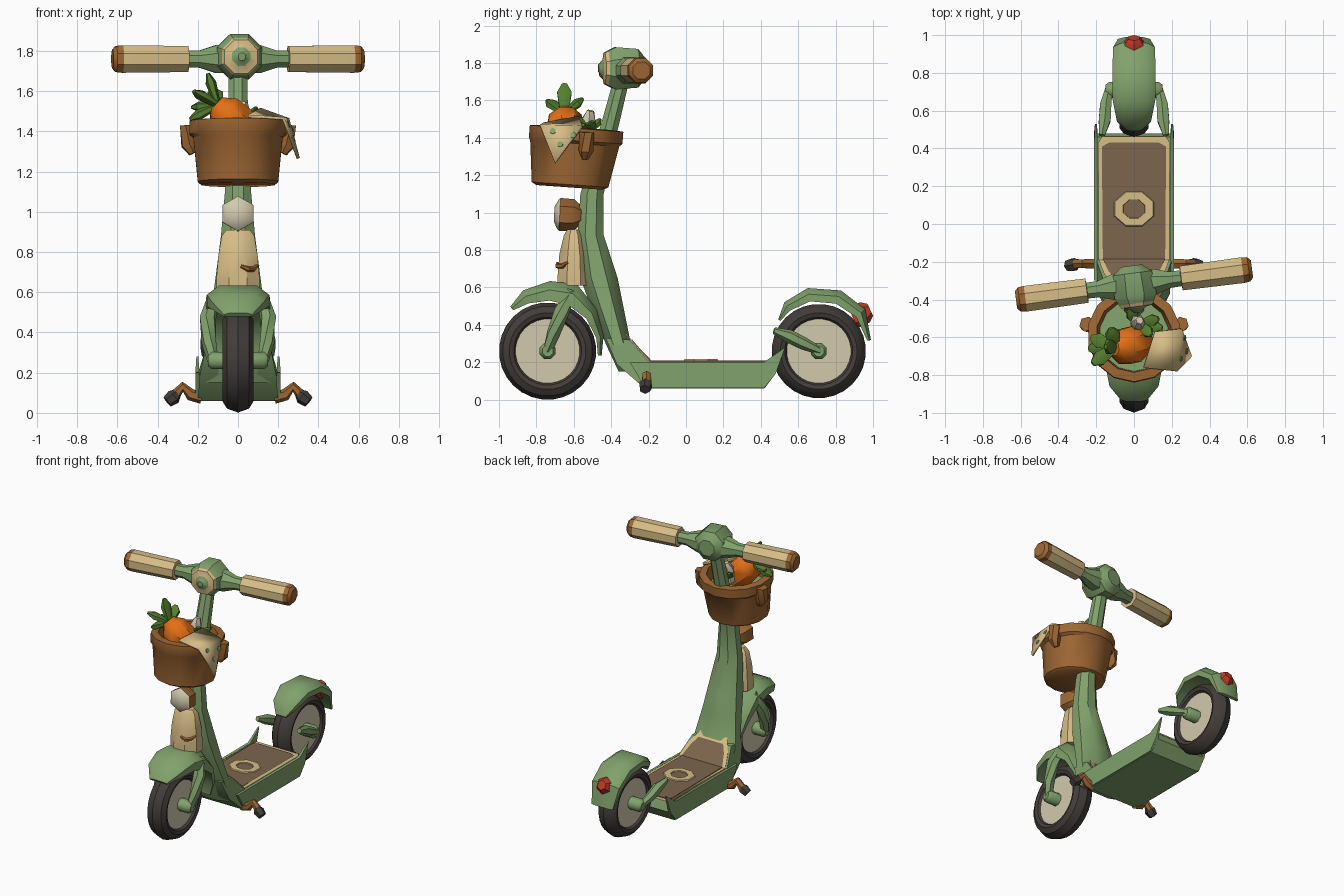
import bpy, bmesh
from math import pi, cos, sin, radians
from mathutils import Vector as V

if "Cube" in bpy.data.objects:
    bpy.data.objects.remove(bpy.data.objects["Cube"])

COLOURS = {
    "sage": (.22, .36, .15), "cream": (.68, .51, .24), "pale": (.64, .59, .42),
    "leather": (.34, .135, .034), "mat": (.2, .13, .074), "rubber": (.056, .047, .042),
    "orange": (.77, .16, .008), "leaf": (.09, .21, .027), "red": (.56, .045, .022)}
MATS = {}
for key, rgb in COLOURS.items():
    m = bpy.data.materials.new(key)
    m.use_nodes = True
    m.diffuse_color = (*rgb, 1)
    bsdf = m.node_tree.nodes["Principled BSDF"]
    bsdf.inputs["Base Color"].default_value = (*rgb, 1)
    bsdf.inputs["Roughness"].default_value = .8
    MATS[key] = m
PARTS = []


def build(name, verts, faces, mats):
    """Mesh object; mats is one colour or one colour per face."""
    if isinstance(mats, str):
        mats = [mats] * len(faces)
    used = list(dict.fromkeys(mats))
    me = bpy.data.meshes.new(name)
    me.from_pydata(verts, [], faces)
    for u in used:
        me.materials.append(MATS[u])
    for p, c in zip(me.polygons, mats):
        p.material_index = used.index(c)
    bm = bmesh.new()
    bm.from_mesh(me)
    bmesh.ops.remove_doubles(bm, verts=bm.verts, dist=.0002)
    bmesh.ops.recalc_face_normals(bm, faces=bm.faces)
    bm.to_mesh(me)
    bm.free()
    ob = bpy.data.objects.new(name, me)
    bpy.context.collection.objects.link(ob)
    PARTS.append(ob)
    return ob


def loft(name, rings, mats, caps=True, ends=None):
    """Skin a row of rings; mats is one colour or one per span."""
    n, spans = len(rings[0]), len(rings) - 1
    if isinstance(mats, str):
        mats = [mats] * spans
    verts = [p for r in rings for p in r]
    faces, cols = [], []
    for i in range(spans):
        for j in range(n):
            k = (j + 1) % n
            faces.append((i*n + j, i*n + k, (i+1)*n + k, (i+1)*n + j))
            cols.append(mats[i])
    if caps:
        faces += [tuple(range(n)), tuple(range(spans*n, spans*n + n))]
        cols += list(ends or (mats[0], mats[-1]))
    return build(name, verts, faces, cols)


def ring(c, rx, ry, n=8, q=None, phase=.5):
    pts = []
    for j in range(n):
        a = 2 * pi * (j + phase) / n
        p = V((rx * cos(a), ry * sin(a), 0))
        pts.append(V(c) + (q @ p if q else p))
    return pts


def lathe(name, origin, axis, profile, mats, n=8, **kw):
    """Turned part: profile of (distance along axis, radius)."""
    axis = V(axis).normalized()
    q = axis.to_track_quat('Z', 'Y')
    return loft(name, [ring(V(origin) + axis*h, r, r, n, q) for h, r in profile], mats, **kw)


def tube(name, pts, radii, mats, n=6, flat=1):
    pts = [V(p) for p in pts]
    rings = []
    for i, p in enumerate(pts):
        t = pts[min(i+1, len(pts)-1)] - pts[max(i-1, 0)]
        rings.append(ring(p, radii[i], radii[i]*flat, n, t.to_track_quat('Z', 'Y')))
    return loft(name, rings, mats)


def slab(name, outline, mat):
    """Side outline of (y, z, half width) spread across x."""
    return loft(name, [[V((s*w, y, z)) for y, z, w in outline] for s in (-1, 1)], mat)


def pad(name, path, lift, mat):
    slab(name, [(y, z + lift, w) for y, z, w in path] +
         [(y, z - .004, w) for y, z, w in reversed(path)], mat)


def fender(name, cy, cz, stations):
    rings = []
    for deg, ri, ro, w in stations:
        a, mid = radians(deg), ri + (ro - ri) * .55
        section = [(-w, ri), (-w, mid), (-w*.6, ro), (w*.6, ro), (w, mid), (w, ri)]
        rings.append([V((x, cy + r*cos(a), cz + r*sin(a))) for x, r in section])
    loft(name, rings, "sage")


SIDES = ((1, "left_"), (-1, "right_"))

# Wheels with pale rims and green hubs
for name, y, R in (("front", -.74, .26), ("rear", .71, .252)):
    half = [(-.052, .172), (-.068, .182), (-.076, .205), (-.055, R - .02)]
    prof = half + [(0, R)] + [(-h, r) for h, r in reversed(half)]
    lathe(name + "_wheel", (0, y, .26), (1, 0, 0), prof, "rubber", 28, ends=("pale", "pale"))
    lathe(name + "_hub", (0, y, .26), (1, 0, 0),
          [(-.15, .03), (-.13, .046), (.13, .046), (.15, .03)], "sage")

# Fenders
fender("front_fender", -.74, .26, [(130, .285, .31, .07), (112, .275, .35, .13), (88, .27, .375, .155),
       (66, .27, .39, .16), (40, .27, .345, .155), (15, .27, .31, .13), (-5, .27, .29, .1)])
fender("rear_fender", .71, .26, [(142, .262, .275, .04), (125, .265, .32, .09), (100, .27, .342, .113),
       (70, .27, .345, .115), (42, .27, .335, .11), (12, .265, .285, .085)])
lathe("tail_light", (0, .92, .45), (0, .85, .4), [(-.03, .06), (.04, .06), (.072, .035)], "red", 6)

# Fork legs, rear struts and stands
for s, side in SIDES:
    tube(side + "fork_leg", [(s*.12, -.61, .58), (s*.15, -.665, .47), (s*.145, -.71, .35),
                             (s*.125, -.74, .26)], [.03, .042, .037, .028], "sage")
    tube(side + "rear_strut", [(s*.17, .47, .37), (s*.155, .55, .34), (s*.15, .63, .3),
                               (s*.13, .73, .255)], [.018, .036, .034, .02], "sage")
    tube(side + "stand_leg", [(s*.18, -.21, .075), (s*.235, -.21, .09), (s*.275, -.21, .13),
                              (s*.315, -.21, .085)], [.03, .03, .025, .028], "leather")
    tube(side + "stand_foot", [(s*.3, -.21, .1), (s*.32, -.215, .08), (s*.352, -.22, .055)],
         [.022, .038, .03], "rubber")

# Deck, raised rear side corners and foot mat
slab("deck", [(-.22, .06, .2), (.42, .06, .2), (.48, .14, .2), (.46, .195, .2), (-.19, .195, .2),
              (-.3, .32, .16), (-.43, .33, .16), (-.37, .19, .19)], "sage")
for s, side in SIDES:
    rail = slab(side + "deck_rail", [(-.22, .065, .01), (.42, .065, .01), (.48, .14, .01), (.53, .28, .005),
                                     (.42, .203, .01), (-.2, .203, .01), (-.3, .2, .01)], "sage")
    rail.location.x = s * .202
pad("mat_border", [(-.325, .355, .11), (-.26, .28, .16), (-.19, .2, .187), (.43, .2, .19), (.462, .2, .17)],
    .005, "cream")
pad("mat", [(-.29, .315, .1), (-.25, .268, .135), (-.185, .201, .165), (.41, .201, .17), (.432, .201, .13)],
    .009, "mat")
patch = lathe("mat_patch", (0, 0, 0), (0, 0, 1), [(0, .115), (.008, .11), (.008, .062), (0, .06), (0, .115)],
              "cream", 8, caps=False)
patch.location = (0, .08, .209)
patch.scale.y = .87

# Steering column: (z, front y, back y, half width)
COLUMN = [(.15, -.36, -.2, .19), (.3, -.43, -.295, .17), (.5, -.51, -.335, .135), (.65, -.565, -.365, .115),
          (.88, -.58, -.44, .085), (1.1, -.565, -.44, .065), (1.4, -.475, -.375, .052),
          (1.72, -.385, -.3, .045)]
loft("steering_column", [ring((0, (f + b)/2, z), w*1.08, (b - f)/2*1.08) for z, f, b, w in COLUMN], "sage")

# Front panel with a small curved mark, and headlight
PANEL = [(.61, .11, .09), (.66, .11, .09), (.78, .1, .08), (.88, .083, .055), (.91, .06, .035)]
loft("front_panel", [ring((0, -.6, z), w*1.06, d*1.04) for z, w, d in PANEL], "cream")
tube("panel_mark", [(.015, -.688, .73), (.05, -.687, .715), (.075, -.66, .715), (.1, -.63, .735)],
     [.008, .014, .014, .008], "leather")
lathe("headlight", (0, -.56, .985), (0, -1, .05), [(0, .05), (.04, .085), (.115, .088), (.125, .078), (.145, .04)],
      ["leather", "leather", "pale", "pale"], 6)

# Handlebar, turned slightly to one side
turn = radians(7.5)
along, ahead, centre = V((cos(turn), sin(turn), 0)), V((sin(turn), -cos(turn), 0)), V((0, -.32, 1.76))
lathe("handlebar", centre, along, [(-.28, .045), (-.19, .047), (-.11, .075), (.11, .075), (.19, .047), (.28, .045)],
      "sage")
lathe("handlebar_head", centre + V((0, 0, .012)), ahead,
      [(-.1, .06), (-.06, .112), (.06, .122), (.1, .1), (.118, .09), (.125, .05), (.15, .02)],
      ["sage"]*3 + ["cream", "cream", "sage"])
for s, side in SIDES:
    lathe(side + "grip", centre, along * s, [(.25, .05), (.252, .07), (.58, .074), (.612, .07), (.63, .05)],
          ["cream", "cream", "leather", "leather"])


# Basket, tilted with its rim lower at the back
def hoop(y, z, rx, ry):
    return [p + V((0, 0, -.07*(p.y - y))) for p in ring((0, y, z), rx, ry, 14)]


loft("basket", [hoop(-.62, 1.135, .185, .18), hoop(-.62, 1.15, .205, .205), hoop(-.595, 1.37, .228, .238),
                hoop(-.59, 1.385, .248, .25), hoop(-.585, 1.45, .248, .25), hoop(-.585, 1.455, .2, .2),
                hoop(-.59, 1.36, .185, .19)], "leather", ends=("leather", "sage"))
for s, side in SIDES:
    tube(side + "basket_loop", [(s*.225, -.54, 1.29), (s*.245, -.535, 1.33), (s*.25, -.53, 1.43)],
         [.02, .04, .04], "leather")

# Carrot with its leafy top
tube("carrot", [(.06, -.62, 1.36), (-.01, -.64, 1.44), (-.07, -.65, 1.5), (-.11, -.655, 1.54)],
     [.06, .105, .095, .045], "orange", 8)
for i, tip in enumerate([(-.15, -.65, 1.69), (-.23, -.6, 1.52), (-.22, -.74, 1.6), (-.12, -.55, 1.61),
                         (-.24, -.66, 1.46)]):
    base, tip = V((-.1, -.65, 1.53)), V(tip)
    tube(f"carrot_leaf_{i+1}", [base, base.lerp(tip, .7), tip], [.025, .045, .015], "leaf", 6, .6)

# Small bulb with leaves beside the carrot
tube("bulb", [(.02, -.53, 1.4), (.02, -.52, 1.5), (.03, -.51, 1.545)], [.04, .04, .02], "pale")
for i, tip in enumerate([(.13, -.5, 1.49), (.09, -.59, 1.52), (-.03, -.46, 1.5), (.15, -.55, 1.47)]):
    base, tip = V((.03, -.53, 1.42)), V(tip)
    tube(f"bulb_leaf_{i+1}", [base, base.lerp(tip, .7), tip], [.02, .035, .012], "leaf", 6, .6)

# Spotted cloth hanging over the rim
corner = [V(p) for p in ((.05, -.76, 1.475), (.11, -.57, 1.51), (.25, -.555, 1.46), (.225, -.78, 1.465),
                         (.3, -.7, 1.265))]
cloth = build("cloth", corner, [(0, 1, 2, 3), (3, 2, 4)], "cream")
solid = cloth.modifiers.new("thickness", 'SOLIDIFY')
solid.thickness, solid.offset = .016, 0
out = (corner[2] - corner[3]).cross(corner[4] - corner[3]).normalized()
out *= 1 if out.x > 0 else -1
for i, (u, v) in enumerate(((.25, .15), (.7, .25), (.3, .5))):
    spot = corner[3] + (corner[2] - corner[3])*u + (corner[4] - corner[3])*v
    lathe(f"cloth_spot_{i+1}", spot, out, [(.006, .017), (.011, .017)], "sage", 6)

# Smooth shading with crisp edges
for ob in bpy.context.selected_objects:
    ob.select_set(False)
for ob in PARTS:
    ob.select_set(True)
bpy.context.view_layer.objects.active = PARTS[0]
bpy.ops.object.shade_smooth_by_angle(angle=radians(38))
